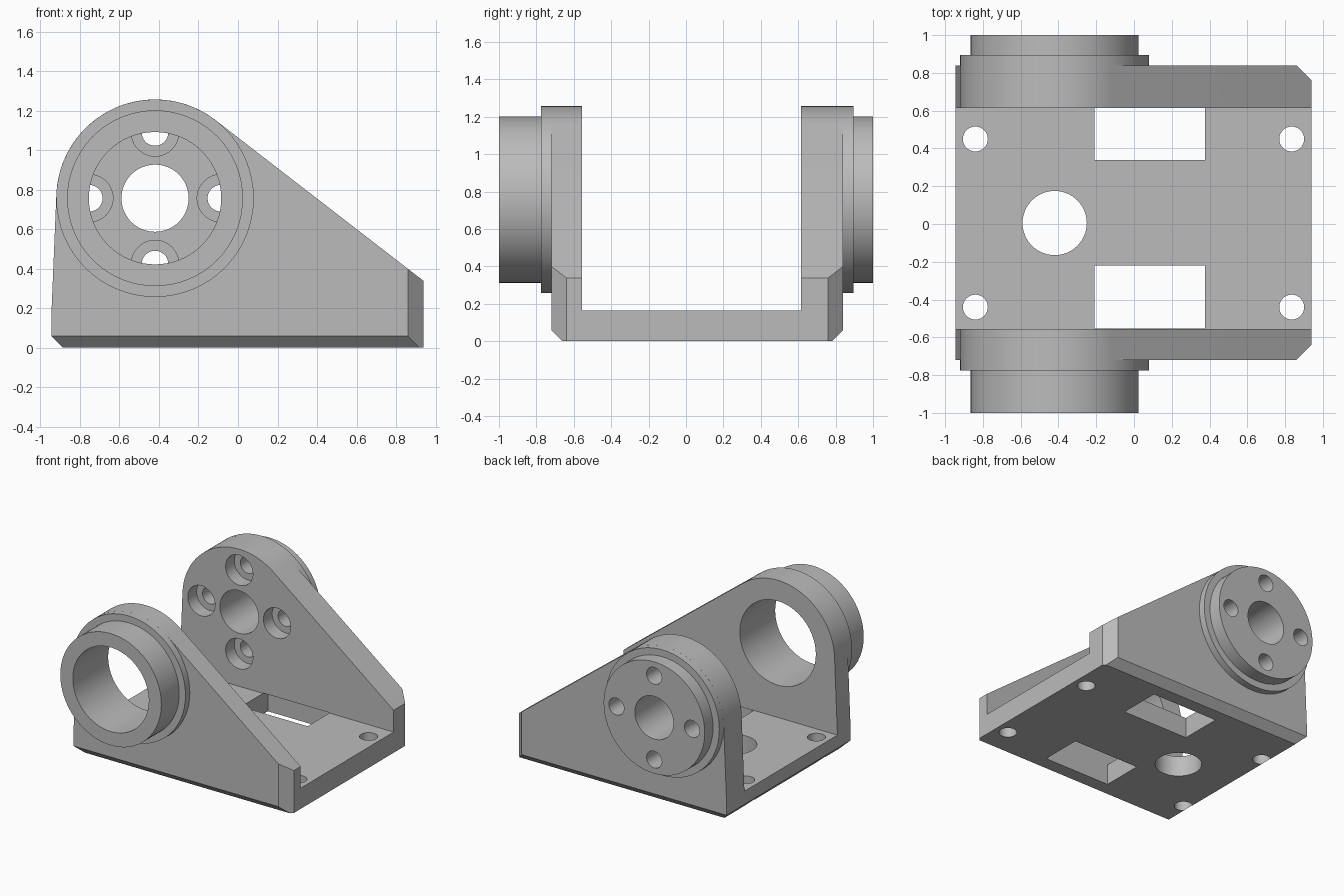
import bpy, bmesh, math
from mathutils import Vector, Matrix

cube = bpy.data.objects.get("Cube")
if cube:
    bpy.data.objects.remove(cube, do_unlink=True)

GREY = (0.5, 0.5, 0.5, 1)
mat = bpy.data.materials.new("plain grey")
mat.use_nodes = True
mat.diffuse_color = GREY
mat.node_tree.nodes["Principled BSDF"].inputs["Base Color"].default_value = GREY

AX, AZ, R = -0.42, 0.757, 0.5        # bore axis and boss radius
FRONT, BACK = -0.72, 0.84            # outer wall faces
IN_FRONT, IN_BACK = -0.555, 0.615    # inner wall faces
LEFT, RIGHT, FLOOR = -0.945, 0.94, 0.165


def make(name, bm):
    bmesh.ops.recalc_face_normals(bm, faces=bm.faces)
    mesh = bpy.data.meshes.new(name)
    bm.to_mesh(mesh)
    bm.free()
    mesh.materials.append(mat)
    ob = bpy.data.objects.new(name, mesh)
    bpy.context.collection.objects.link(ob)
    return ob


def box(name, x0, x1, y0, y1, z0, z1):
    bm = bmesh.new()
    bmesh.ops.create_cube(bm, size=1)
    bmesh.ops.scale(bm, vec=(x1 - x0, y1 - y0, z1 - z0), verts=bm.verts)
    bmesh.ops.translate(bm, vec=((x0 + x1) / 2, (y0 + y1) / 2, (z0 + z1) / 2), verts=bm.verts)
    return make(name, bm)


def rod(name, r, a, b, segments=64):
    """Cylinder of radius r from point a to point b."""
    a, b = Vector(a), Vector(b)
    bm = bmesh.new()
    turn = (b - a).to_track_quat('Z', 'Y').to_matrix().to_4x4()
    bmesh.ops.create_cone(bm, cap_ends=True, segments=segments, radius1=r, radius2=r,
                          depth=(b - a).length, matrix=Matrix.Translation((a + b) / 2) @ turn)
    return make(name, bm)


def y_rod(name, r, y0, y1, x=AX, z=AZ):
    return rod(name, r, (x, y0, z), (x, y1, z))


def cut(ob, cutters):
    bpy.context.view_layer.objects.active = ob
    for c in cutters:
        m = ob.modifiers.new("cut", 'BOOLEAN')
        m.operation, m.solver, m.object = 'DIFFERENCE', 'EXACT', c
        bpy.ops.object.modifier_apply(modifier=m.name)


# Solid side profile, extruded across the whole width
profile = [(LEFT, 0), (RIGHT, 0), (RIGHT, 0.338)]
top, end, n = math.radians(52.4), math.radians(178), 40
for i in range(n + 1):
    t = top + (end - top) * i / n
    profile.append((AX + R * math.cos(t), AZ + R * math.sin(t)))
profile.append((LEFT, FLOOR))
bm = bmesh.new()
face = bm.faces.new([bm.verts.new((x, FRONT, z)) for x, z in profile])
ext = bmesh.ops.extrude_face_region(bm, geom=[face])
bmesh.ops.translate(bm, vec=(0, BACK - FRONT, 0),
                    verts=[v for v in ext["geom"] if isinstance(v, bmesh.types.BMVert)])

# Chamfers: bottom edges and the two upright right corners
for point, normal in [((0, FRONT, 0.06), (0, -1, -1)), ((0, BACK, 0.06), (0, 1, -1)),
                      ((LEFT, 0, 0.06), (-1, 0, -1)),
                      ((0.86, FRONT, 0), (1, -1, 0)), ((0.86, BACK, 0), (1, 1, 0))]:
    geom = bm.verts[:] + bm.edges[:] + bm.faces[:]
    res = bmesh.ops.bisect_plane(bm, geom=geom, plane_co=point,
                                 plane_no=Vector(normal).normalized(), clear_outer=True)
    edges = [e for e in res["geom_cut"] if isinstance(e, bmesh.types.BMEdge)]
    bmesh.ops.holes_fill(bm, edges=edges, sides=0)
bracket = make("bracket_body", bm)

# Stepped bosses on the outside of each wall
front_flange = y_rod("front_flange", R, FRONT, -0.775)
front_collar = y_rod("front_collar", 0.445, -0.775, -1)
back_flange = y_rod("back_flange", R, BACK, 0.895)
back_collar = y_rod("back_collar", 0.445, 0.895, 1)

# Cutters for the space between the walls and the base openings
space = [box("inner_space", -2, 2, IN_FRONT, IN_BACK, FLOOR, 2),
         box("back_slot", -0.21, 0.375, 0.34, 0.675, -1, FLOOR + 0.003),
         box("front_slot", -0.21, 0.375, IN_FRONT + 0.003, -0.22, -1, 0.4),
         rod("base_hole", 0.17, (AX, 0.005, -1), (AX, 0.005, 0.4))]
for x in (-0.84, 0.835):
    for y in (-0.44, 0.45):
        space.append(rod("mount_hole", 0.066, (x, y, -1), (x, y, 0.3), 32))

# Cutters for the wide front bore, the back hub hole and its counterbored screws
front_bore = [y_rod("front_bore", 0.335, -1.2, -0.3)]
back_bore = [y_rod("back_bore", 0.17, 0.4, 1.2)]
for k in range(4):
    a = k * math.pi / 2
    x, z = AX + 0.333 * math.cos(a), AZ + 0.333 * math.sin(a)
    back_bore += [y_rod("screw_hole", 0.067, 0.4, 1.2, x, z),
                  y_rod("counterbore", 0.12, 0.4, IN_BACK + 0.11, x, z)]

cut(bracket, space + front_bore + back_bore)
for ob in (front_flange, front_collar):
    cut(ob, front_bore)
for ob in (back_flange, back_collar):
    cut(ob, [c for c in back_bore if "counterbore" not in c.name])
for c in space + front_bore + back_bore:
    bpy.data.objects.remove(c, do_unlink=True)

# Smooth the round surfaces, keep hard edges
for ob in (bracket, front_flange, front_collar, back_flange, back_collar):
    bpy.ops.object.select_all(action='DESELECT')
    ob.select_set(True)
    bpy.context.view_layer.objects.active = ob
    bpy.ops.object.shade_smooth_by_angle(angle=math.radians(30))
